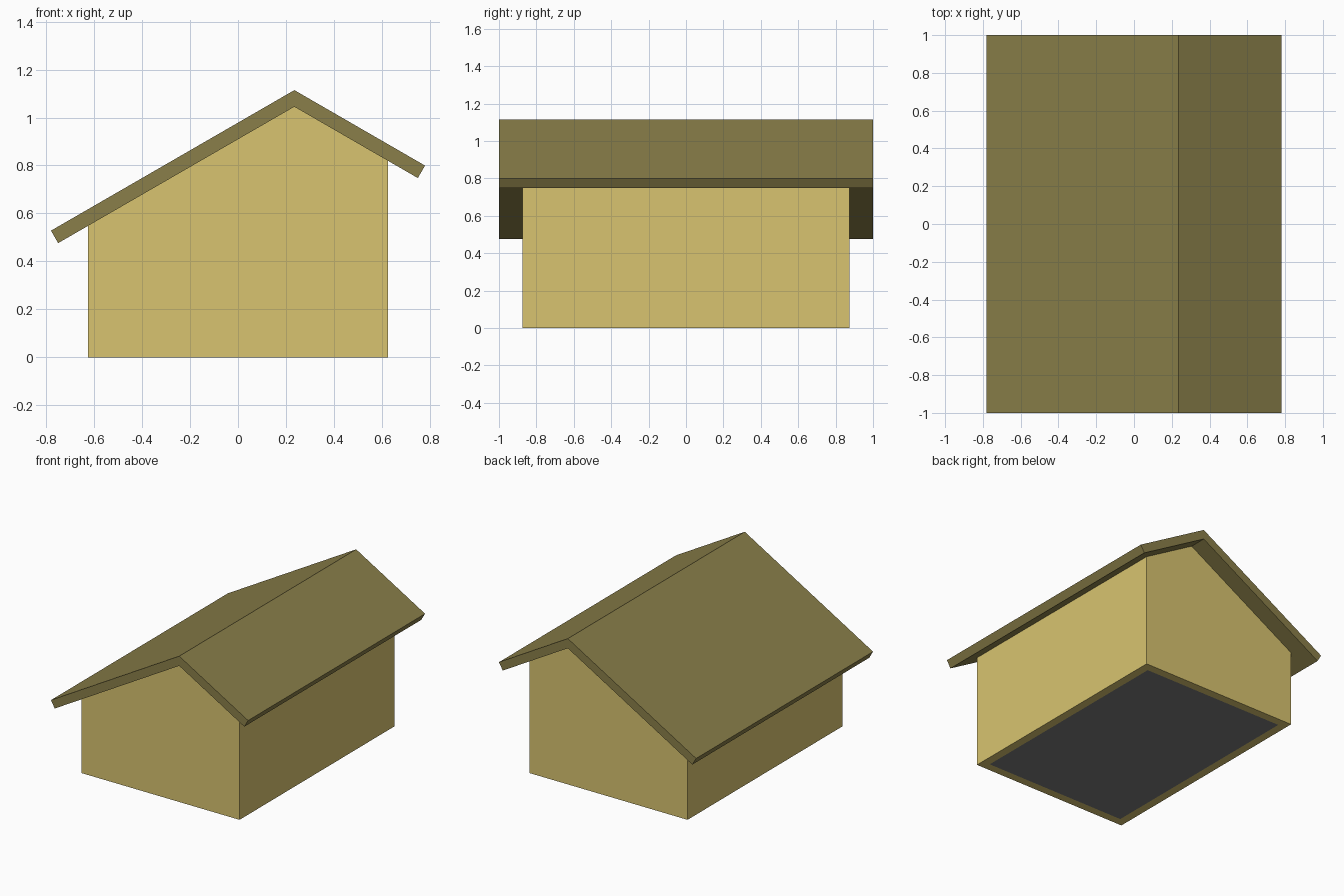
import bpy, bmesh, math

if "Cube" in bpy.data.objects:
    bpy.data.objects.remove(bpy.data.objects["Cube"])

HX, HY = 0.625, 0.875        # half footprint of the walls
T = 0.06                     # wall and roof thickness
RX, RZ = 0.235, 1.045        # underside of the ridge
S = math.tan(math.radians(30))
RISE = T / math.cos(math.radians(30))


def material(name, color):
    m = bpy.data.materials.new(name)
    m.diffuse_color = (*color, 1)
    m.use_nodes = True
    m.node_tree.nodes["Principled BSDF"].inputs["Base Color"].default_value = m.diffuse_color
    return m


def under(x):
    """Height of the roof underside at x."""
    return RZ - S * abs(x - RX)


def prism(name, profile, y0, y1, mat):
    """Extrude an x-z profile from y0 to y1."""
    bm = bmesh.new()
    face = bm.faces.new([bm.verts.new((x, y0, z)) for x, z in profile])
    ext = bmesh.ops.extrude_face_region(bm, geom=[face])
    verts = [v for v in ext["geom"] if isinstance(v, bmesh.types.BMVert)]
    bmesh.ops.translate(bm, verts=verts, vec=(0, y1 - y0, 0))
    bmesh.ops.recalc_face_normals(bm, faces=bm.faces)
    mesh = bpy.data.meshes.new(name)
    bm.to_mesh(mesh)
    bm.free()
    mesh.materials.append(mat)
    obj = bpy.data.objects.new(name, mesh)
    bpy.context.collection.objects.link(obj)
    return obj


wall_mat = material("wall_yellow", (0.686, 0.552, 0.162))
roof_mat = material("roof_olive", (0.254, 0.212, 0.067))
floor_mat = material("floor_grey", (0.2, 0.2, 0.2))

# Gable walls
gable = [(-HX, 0), (HX, 0), (HX, under(HX)), (RX, RZ), (-HX, under(-HX))]
prism("front_wall", gable, -HY, -HY + T, wall_mat)
prism("back_wall", gable, HY - T, HY, wall_mat)

# Side walls between the gables
for name, s in (("left_wall", -1), ("right_wall", 1)):
    a, b = s * HX, s * (HX - T)
    prism(name, [(a, 0), (b, 0), (b, under(b)), (a, under(a))],
          -HY + T, HY - T, wall_mat)

# Floor fitted inside the walls
prism("floor", [(-HX + T, 0), (HX - T, 0), (HX - T, T), (-HX + T, T)],
      -HY + T, HY - T, floor_mat)

# Roof panels mitred at the ridge, eaves cut square to the slope
for name, s in (("left_roof_panel", -1), ("right_roof_panel", 1)):
    top, low = s * 0.78, s * 0.75
    prism(name, [(RX, RZ), (RX, RZ + RISE), (top, under(top) + RISE), (low, under(low))],
          -1, 1, roof_mat)
